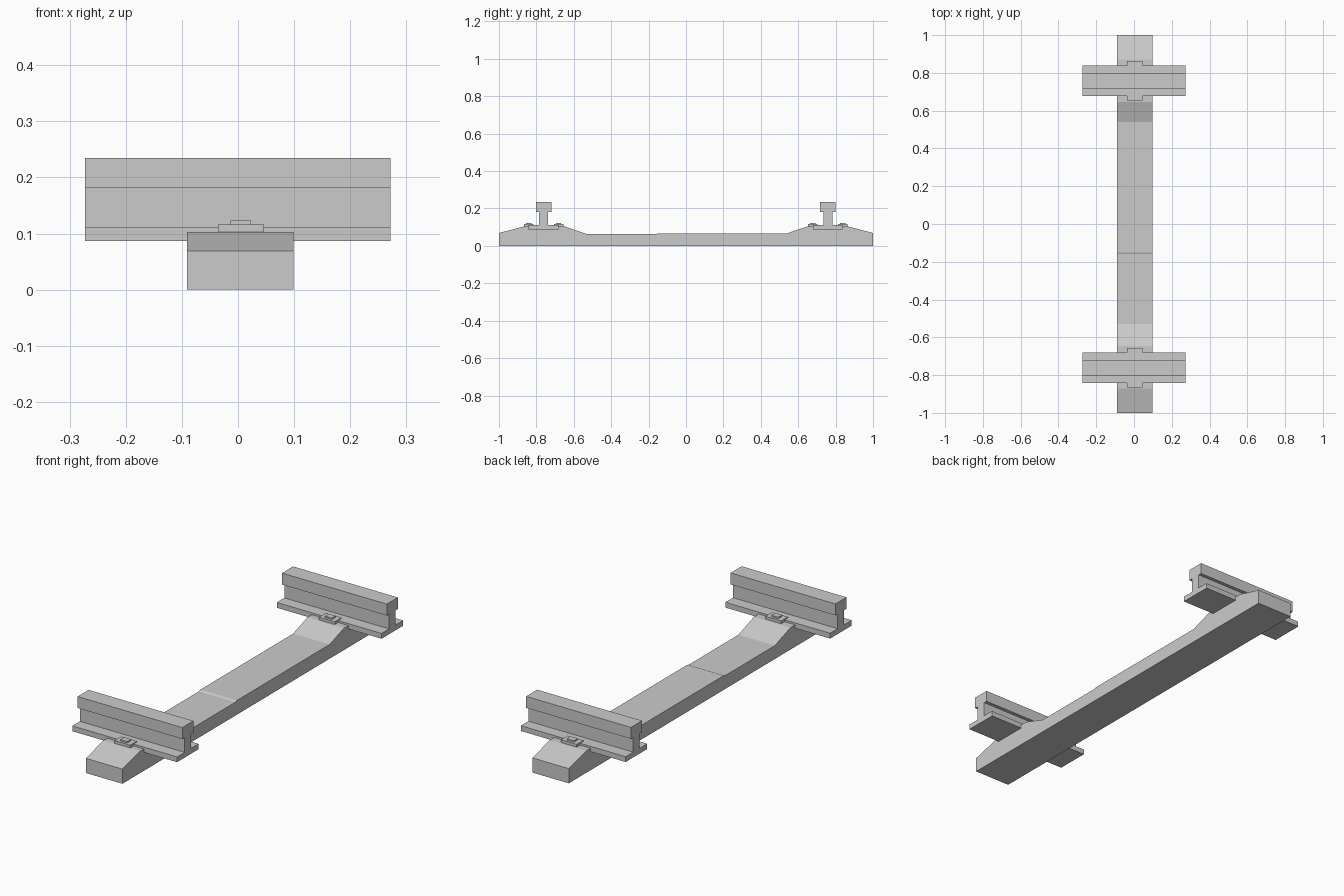
import bpy, bmesh

if "Cube" in bpy.data.objects:
    bpy.data.objects.remove(bpy.data.objects["Cube"])


def extrude_x(name, profile, x0, x1):
    """Extrude a closed (y, z) outline along x."""
    bm = bmesh.new()
    a = [bm.verts.new((x0, y, z)) for y, z in profile]
    b = [bm.verts.new((x1, y, z)) for y, z in profile]
    n = len(profile)
    bm.faces.new(a)
    bm.faces.new(b[::-1])
    for i in range(n):
        j = (i + 1) % n
        bm.faces.new((a[i], b[i], b[j], a[j]))
    bmesh.ops.recalc_face_normals(bm, faces=bm.faces)
    me = bpy.data.meshes.new(name)
    bm.to_mesh(me)
    bm.free()
    ob = bpy.data.objects.new(name, me)
    bpy.context.collection.objects.link(ob)
    return ob


def box(name, x0, x1, y0, y1, z0, z1):
    return extrude_x(name, [(y0, z0), (y1, z0), (y1, z1), (y0, z1)], x0, x1)


# Sleeper with raised rail seats
extrude_x("sleeper", [
    (-1, 0), (1, 0), (1, 0.069), (0.87, 0.103), (0.645, 0.103), (0.54, 0.067),
    (-0.15, 0.067), (-0.16, 0.063), (-0.53, 0.063), (-0.645, 0.103),
    (-0.87, 0.103), (-1, 0.069)], -0.091, 0.099)

# Rail half section (offset from rail centre, height)
half = [(0.08, 0.087), (0.08, 0.112), (0.024, 0.112), (0.024, 0.181),
        (0.041, 0.181), (0.041, 0.235)]
section = half + [(-y, z) for y, z in reversed(half)]

for side, yc in (("left", 0.758), ("right", -0.761)):
    extrude_x(f"rail_{side}", [(yc + y, z) for y, z in section], -0.273, 0.272)
    # Fastening plates and bolt blocks on both edges of the rail foot
    for edge, s in (("back", 1), ("front", -1)):
        y_in, y_out = sorted((yc + s * 0.055, yc + s * 0.105))
        box(f"clip_plate_{side}_{edge}", -0.036, 0.046, y_in, y_out, 0.095, 0.116)
        y_in, y_out = sorted((yc + s * 0.066, yc + s * 0.094))
        box(f"clip_bolt_{side}_{edge}", -0.013, 0.023, y_in, y_out, 0.114, 0.123)
